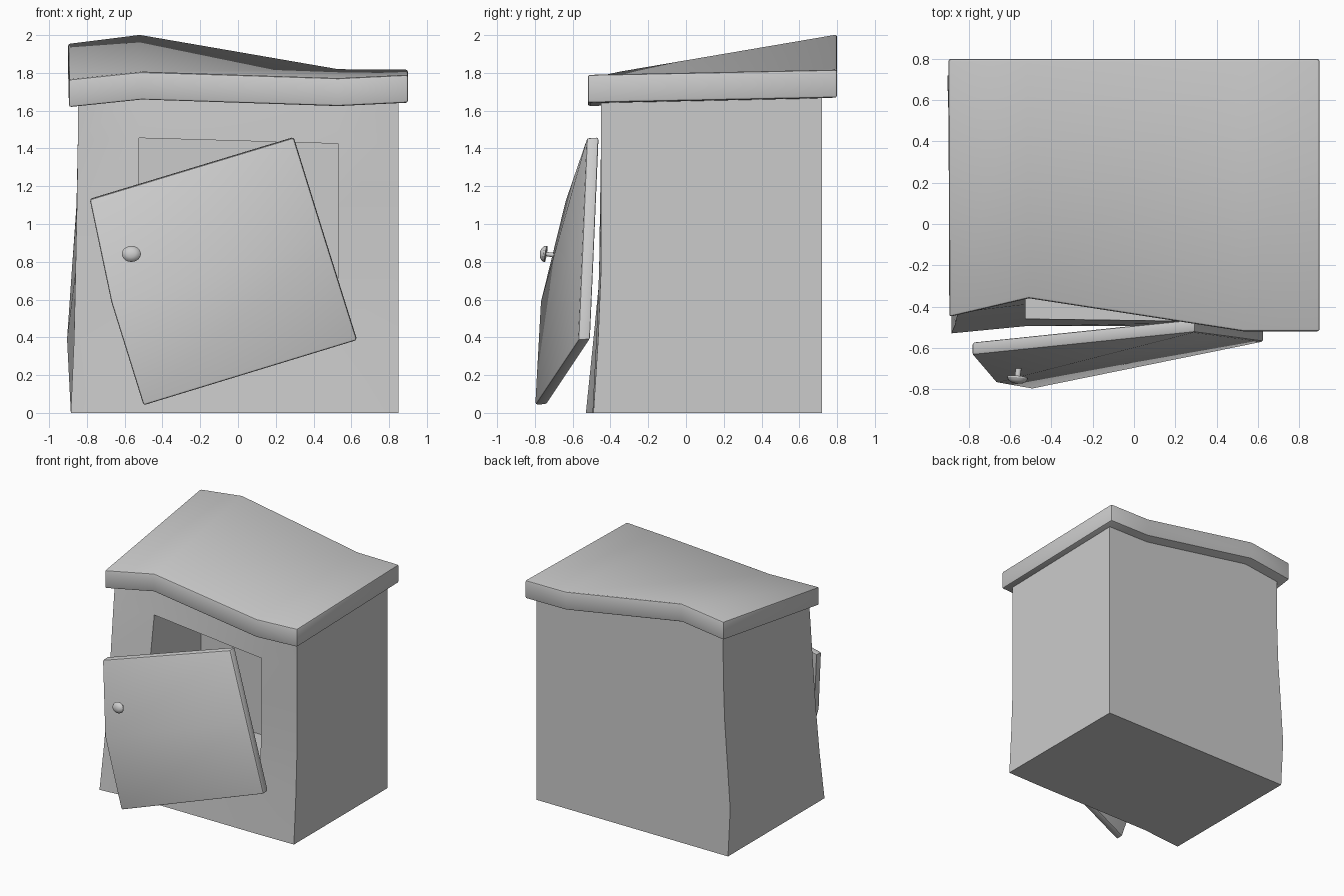
import bpy, bmesh, math
from mathutils import Vector

if "Cube" in bpy.data.objects:
    bpy.data.objects.remove(bpy.data.objects["Cube"])


def finish(bm, name, bevel=0.0):
    """Turn a bmesh into an object with softened edges."""
    bmesh.ops.recalc_face_normals(bm, faces=bm.faces)
    me = bpy.data.meshes.new(name)
    bm.to_mesh(me)
    bm.free()
    ob = bpy.data.objects.new(name, me)
    bpy.context.collection.objects.link(ob)
    bpy.ops.object.select_all(action='DESELECT')
    ob.select_set(True)
    bpy.context.view_layer.objects.active = ob
    if bevel:
        mod = ob.modifiers.new("soft_edges", 'BEVEL')
        mod.width, mod.segments = bevel, 2
        mod.limit_method, mod.angle_limit = 'ANGLE', math.radians(35)
        bpy.ops.object.modifier_apply(modifier=mod.name)
    bpy.ops.object.shade_smooth_by_angle(angle=math.radians(30))
    return ob


def slab(a, b):
    """Closed solid between two equal point grids; returns bmesh and cells of grid a."""
    bm = bmesh.new()
    A = [[bm.verts.new(p) for p in row] for row in a]
    B = [[bm.verts.new(p) for p in row] for row in b]
    n, m = len(a), len(a[0])
    cells = {}
    for i in range(n - 1):
        for j in range(m - 1):
            for G in (A, B):
                f = bm.faces.new((G[i][j], G[i][j+1], G[i+1][j+1], G[i+1][j]))
                if G is A:
                    cells[i, j] = f
    rim = ([(0, j) for j in range(m)] + [(i, m-1) for i in range(1, n)]
           + [(n-1, j) for j in range(m-2, -1, -1)] + [(i, 0) for i in range(n-2, 0, -1)])
    for (i, j), (k, l) in zip(rim, rim[1:] + rim[:1]):
        bm.faces.new((A[i][j], A[k][l], B[k][l], B[i][j]))
    bmesh.ops.recalc_face_normals(bm, faces=bm.faces)
    return bm, cells


# Cabinet body: rows of (left x front, left x back, front y per column, front z per column)
rows = [
    (-.885, -.885, (-.53, -.495, -.495, -.49), (0, 0, 0, 0)),
    (-.868, -.905, (-.49, -.46, -.475, -.465), (.39, .39, .39, .39)),
    (-.860, -.880, (-.455, -.425, -.46, -.45), (.75, .75, .75, .75)),
    (-.853, -.855, (-.43, -.39, -.455, -.45), (1.1, 1.1, 1.1, 1.1)),
    (-.848, -.843, (-.405, -.335, -.45, -.45), (1.44, 1.455, 1.425, 1.43)),
    (-.845, -.840, (-.385, -.29, -.45, -.45), (1.68, 1.71, 1.67, 1.69)),
]
back_top = (1.85, 1.89, 1.71, 1.70)
front, back = [], []
for r, (xf, xb, ys, zs) in enumerate(rows):
    front.append([(x, y, z) for x, y, z in zip((xf, -.525, .53, .85), ys, zs)])
    bz = back_top if r == len(rows) - 1 else zs
    back.append([(x, .72, z) for x, z in zip((xb, -.525, .53, .85), bz)])
bm, cells = slab(front, back)
# Door opening pushed inward as a recess
hole = [cells[i, 1] for i in range(1, 4)]
new = bmesh.ops.extrude_face_region(bm, geom=hole)['geom']
for v in new:
    if isinstance(v, bmesh.types.BMVert):
        v.co.y = .27
left = [f for f in hole if f.is_valid]
if left:
    bmesh.ops.delete(bm, geom=left, context='FACES')
finish(bm, "cabinet_body")

# Warped roof slab
xs = (-.895, -.51, .53, .9)
front_y = (-.45, -.36, -.52, -.52)
top = [[(x, y, z) for x, y, z in zip(xs, front_y, (1.765, 1.805, 1.772, 1.79))],
       [(x, .8, z) for x, z in zip((-.9, -.52, .53, .9), (1.955, 2.003, 1.82, 1.817))]]
under = [[(x, y, z - .148) for x, y, z in row] for row in top]
bm, _ = slab(top, under)
finish(bm, "roof", .012)

# Loose crooked door, bent across the middle
face = [[(-.50, -.80, .04), (.63, -.57, .385)],
        [(-.67, -.77, .585), (.465, -.547, .91)],
        [(-.785, -.635, 1.13), (.295, -.525, 1.457)]]
rear = [[(x, y + .063, z + .004) for x, y, z in row] for row in face]
bm, _ = slab(face, rear)
finish(bm, "door", .012)

# Mushroom-shaped door knob, turned from a profile of (radius, distance)
profile = [(0, -.03), (.016, -.03), (.013, .04), (.05, .042), (.05, .05),
           (.042, .062), (.026, .071), (0, .075)]
bm = bmesh.new()
vs = [bm.verts.new((r, 0, h)) for r, h in profile]
es = [bm.edges.new(p) for p in zip(vs, vs[1:])]
bmesh.ops.spin(bm, geom=vs + es, cent=(0, 0, 0), axis=(0, 0, 1),
               angle=math.tau, steps=20)
bmesh.ops.remove_doubles(bm, verts=bm.verts, dist=1e-4)
knob = finish(bm, "door_knob")
knob.rotation_euler = Vector((-.1, -1, .15)).to_track_quat('Z', 'Y').to_euler()
knob.location = (-.56, -.70, .835)
knob.scale = (1, .85, 1)
